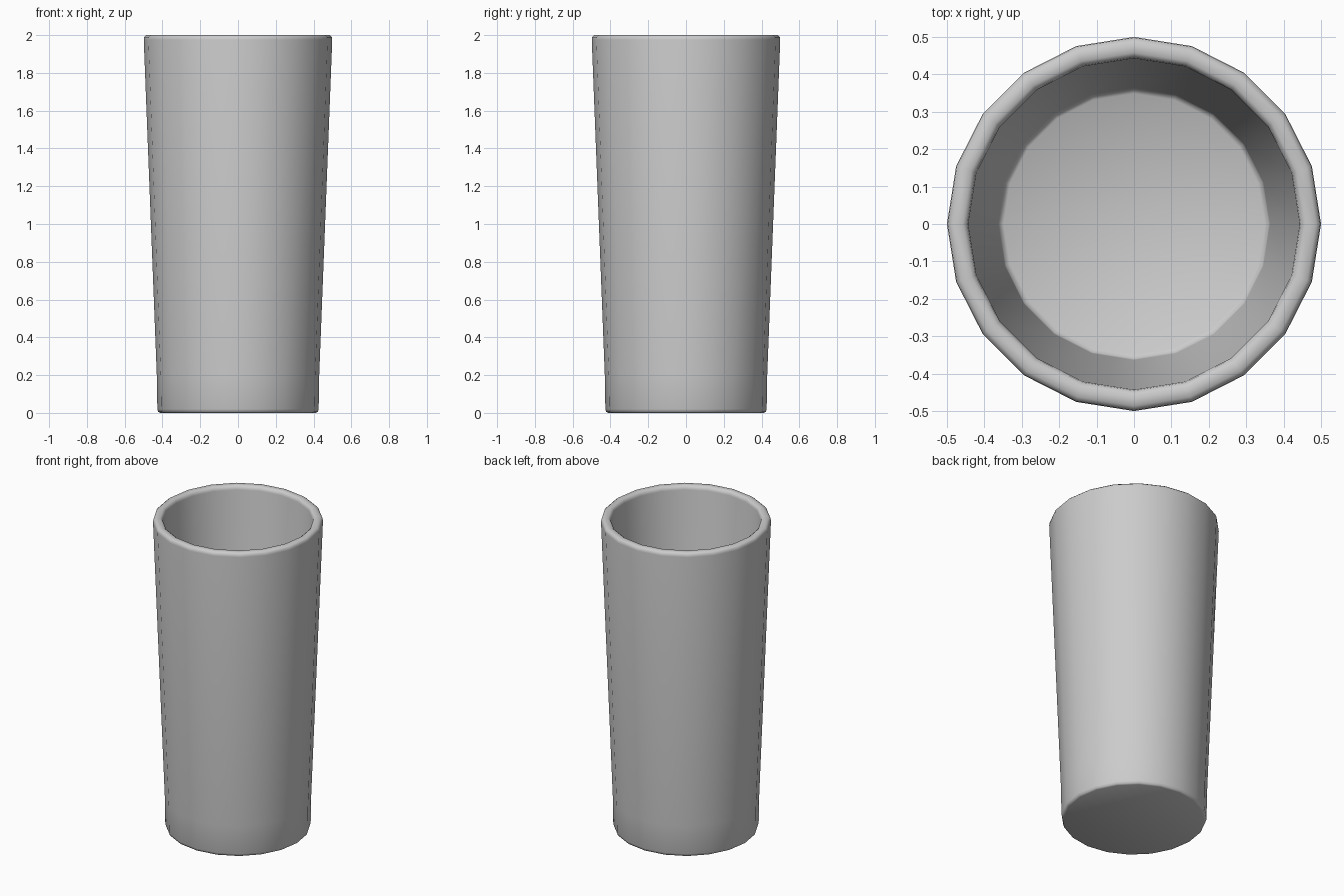
import bpy, bmesh, math

if "Cube" in bpy.data.objects:
    bpy.data.objects.remove(bpy.data.objects["Cube"])

SIDES = 20

# Tumbler profile (radius, height): base, outer wall, rounded rim, inner wall, floor
profile = [
    (0.412, 0.0), (0.422, 0.005), (0.427, 0.02), (0.43, 0.2),
    (0.499, 1.975), (0.497, 1.99), (0.485, 2.0),
    (0.457, 2.0), (0.445, 1.99), (0.442, 1.975),
    (0.363, 0.22), (0.36, 0.208), (0.348, 0.2),
]


def lathe(name, points):
    bm = bmesh.new()
    rings = []
    for r, z in points:
        rings.append([bm.verts.new((r * math.cos(2 * math.pi * i / SIDES),
                                    r * math.sin(2 * math.pi * i / SIDES), z))
                      for i in range(SIDES)])
    for low, high in zip(rings, rings[1:]):
        for i in range(SIDES):
            j = (i + 1) % SIDES
            bm.faces.new((low[i], low[j], high[j], high[i]))
    # Underside and inner floor
    bm.faces.new(rings[0][::-1])
    bm.faces.new(rings[-1])
    bmesh.ops.recalc_face_normals(bm, faces=bm.faces)
    mesh = bpy.data.meshes.new(name)
    bm.to_mesh(mesh)
    bm.free()
    obj = bpy.data.objects.new(name, mesh)
    bpy.context.collection.objects.link(obj)
    return obj


# Drinking glass body
glass = lathe("drinking_glass", profile)
bpy.context.view_layer.objects.active = glass
glass.select_set(True)
bpy.ops.object.shade_smooth_by_angle(angle=math.radians(60))
